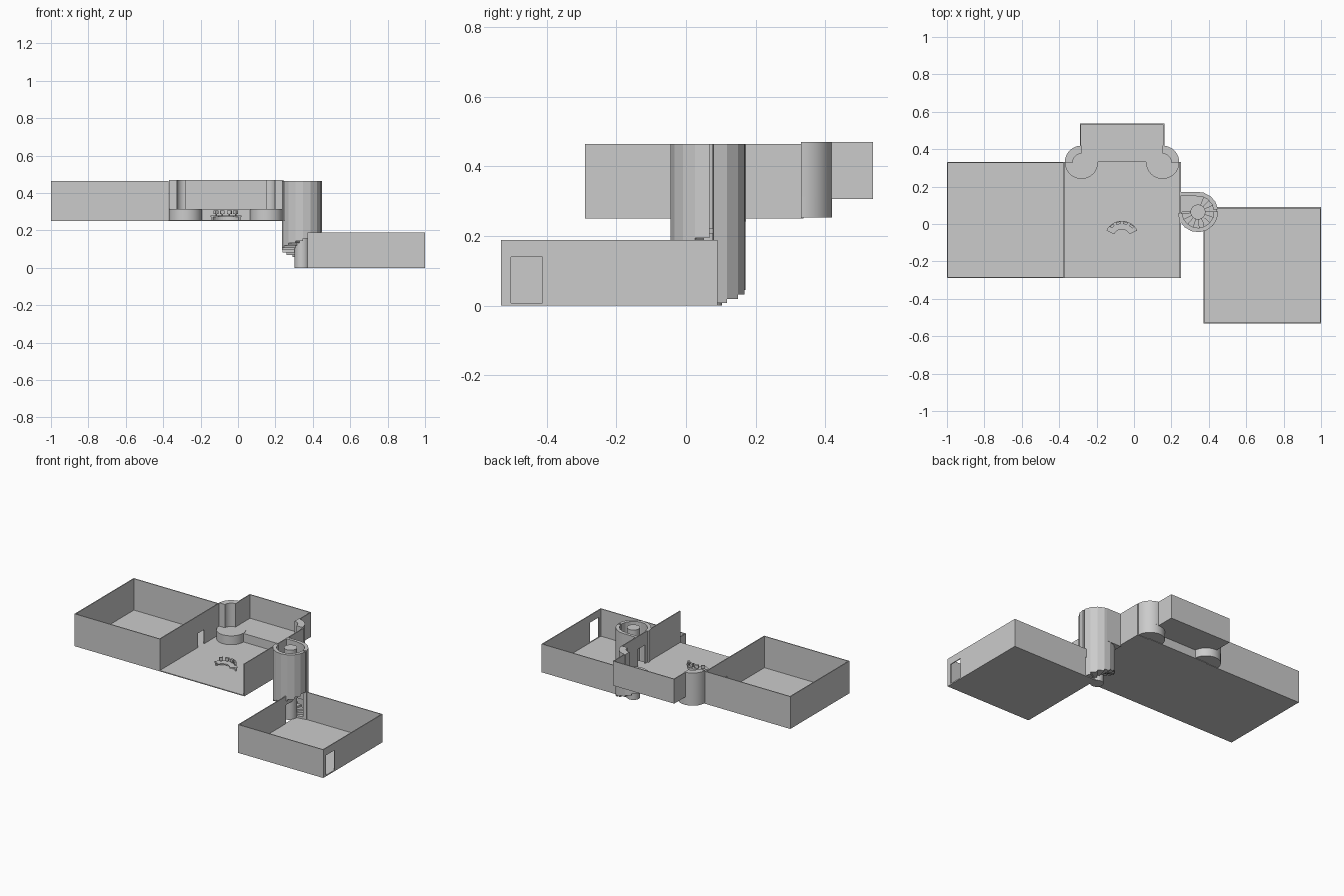
import bpy, bmesh
from math import sin, cos, radians, pi

if "Cube" in bpy.data.objects:
    bpy.data.objects.remove(bpy.data.objects["Cube"])

T = 0.006  # wall and floor thickness


def finish(name, bm):
    bmesh.ops.recalc_face_normals(bm, faces=bm.faces)
    me = bpy.data.meshes.new(name)
    bm.to_mesh(me)
    bm.free()
    ob = bpy.data.objects.new(name, me)
    bpy.context.collection.objects.link(ob)
    return ob


def smooth(ob):
    bpy.ops.object.select_all(action='DESELECT')
    ob.select_set(True)
    bpy.context.view_layer.objects.active = ob
    bpy.ops.object.shade_smooth_by_angle(angle=radians(30))


def prism(name, pts, z0, z1):
    bm = bmesh.new()
    lo = [bm.verts.new((x, y, z0)) for x, y in pts]
    hi = [bm.verts.new((x, y, z1)) for x, y in pts]
    bm.faces.new(lo[::-1])
    bm.faces.new(hi)
    n = len(pts)
    for i in range(n):
        j = (i + 1) % n
        bm.faces.new((lo[i], lo[j], hi[j], hi[i]))
    return finish(name, bm)


def box(name, x0, x1, y0, y1, z0, z1):
    return prism(name, [(x0, y0), (x1, y0), (x1, y1), (x0, y1)], z0, z1)


def arc(cx, cy, r, a0, a1, n):
    return [(cx + r * cos(radians(a0 + (a1 - a0) * i / n)),
             cy + r * sin(radians(a0 + (a1 - a0) * i / n))) for i in range(n + 1)]


def sector(name, cx, cy, r0, r1, a0, a1, z0, z1, n=1):
    return prism(name, arc(cx, cy, r1, a0, a1, n) + arc(cx, cy, r0, a1, a0, n), z0, z1)


def door_wall(name, x, y0, y1, z0, z1, d0, d1, dz0, dz1):
    # wall running along y at x, with one door opening
    bm = bmesh.new()

    def part(a, b, c, d):
        v = bmesh.ops.create_cube(bm, size=1)['verts']
        for p in v:
            p.co = (x + p.co.x * T, (a + b) / 2 + p.co.y * (b - a),
                    (c + d) / 2 + p.co.z * (d - c))
    part(y0, d0, z0, z1)
    if y1 > d1:
        part(d1, y1, z0, z1)
    part(d0, d1, dz1, z1)
    part(d0, d1, z0, dz0)
    finish(name, bm)


# left room
ZF, ZT = 0.25, 0.465
box("left_room_floor", -1, -0.372, -0.29, 0.332, ZF, ZF + T)
box("left_room_front_wall", -1, -0.372, -0.29, -0.29 + T, ZF, ZT)
box("left_room_back_wall", -1, -0.372, 0.332 - T, 0.332, ZF, ZT)
box("left_room_outer_wall", -1, -1 + T, -0.29, 0.332, ZF, ZT)
door_wall("left_room_door_wall", -0.375, -0.29, 0.332, ZF, ZT, 0.11, 0.175, ZF + T, 0.35)

# middle room, open at the front
box("middle_room_floor", -0.375, 0.247, -0.29, 0.332, ZF, ZF + T)
door_wall("middle_room_right_wall", 0.247, -0.29, 0.332, ZF, ZT, 0.08, 0.16, ZF + T, 0.38)

# raised stage at the back
ZS = 0.313
box("stage_floor", -0.29, 0.162, 0.332, 0.538, ZS - T, ZS)
box("stage_riser", -0.285, 0.16, 0.332, 0.332 + T, ZF, ZS)
box("stage_back_wall", -0.29, 0.162, 0.538 - T, 0.538, ZS - T, 0.47)
for side, x in (("left", -0.29), ("right", 0.162 - T)):
    box(side + "_stage_wall", x, x + T, 0.38, 0.538, ZS - T, 0.47)

# round corner platforms with quarter-round walls
for side, cx, a in (("left", -0.281, 90), ("right", 0.153, 0)):
    smooth(prism(side + "_round_platform", arc(cx, 0.33, 0.089, 0, 348.75, 31), ZF + 0.003, ZS + 0.002))
    smooth(sector(side + "_round_wall", cx, 0.33, 0.046, 0.089, a, a + 90, ZS, 0.47, 10))

# curved desk with a row of screens
DX, DY = -0.065, -0.075
sector("curved_desk", DX, DY, 0.046, 0.092, 26, 154, 0.272, 0.28, 12)
sector("curved_desk_panel", DX, DY, 0.078, 0.088, 28, 152, ZF + T, 0.272, 12)
for i in range(4):
    a = 51 + i * 26
    sector("desk_screen", DX, DY, 0.076, 0.089, a - 8, a + 8, 0.287, 0.306)
    sector("screen_stand", DX, DY, 0.08, 0.086, a - 2, a + 2, 0.28, 0.287)

# lower right room
X0, X1, Y0, Y1, H = 0.372, 1.0, -0.532, 0.09, 0.188
box("lower_room_floor", X0, X1, Y0, Y1, 0, T)
box("lower_room_front_wall", X0, X1, Y0, Y0 + T, 0, H)
box("lower_room_back_wall", 0.45, X1, Y1 - T, Y1, 0, H)
box("lower_room_back_lintel", X0, 0.45, Y1 - T, Y1, 0.13, H)
door_wall("lower_room_outer_wall", X1 - T / 2, Y0, Y1, 0, H, -0.503, -0.413, 0.008, 0.14)
door_wall("lower_room_stair_wall", X0 + T / 2, Y0, Y1, 0, H, -0.035, Y1, T, 0.13)

# spiral stair tower: treads climb counterclockwise, wall follows the first turn
CX, CY, STEP, RISE = 0.342, 0.064, 22.1, 0.0125
smooth(prism("stair_column", arc(CX, CY, 0.04, 0, 345, 23), 0, ZT))
for i in range(20):
    a = 8 + i * STEP
    z = 0.007 + i * RISE
    sector("stair_tread", CX, CY, 0.035, 0.1, a, a + STEP, z, z + 0.014)
    if i < 16:
        a1 = min(a + STEP, 368)
        landing = 90 <= a + STEP / 2 <= 180
        sector("tower_wall_panel", CX, CY, 0.085, 0.108, a, a1, z, ZF if landing else ZT)

# landing joining the tower to the middle room
box("stair_landing", 0.247, CX, CY, 0.17, ZF - 0.008, ZF + T)
box("landing_back_wall", 0.247, CX + 0.01, 0.152, 0.172, ZF - 0.008, ZT)
